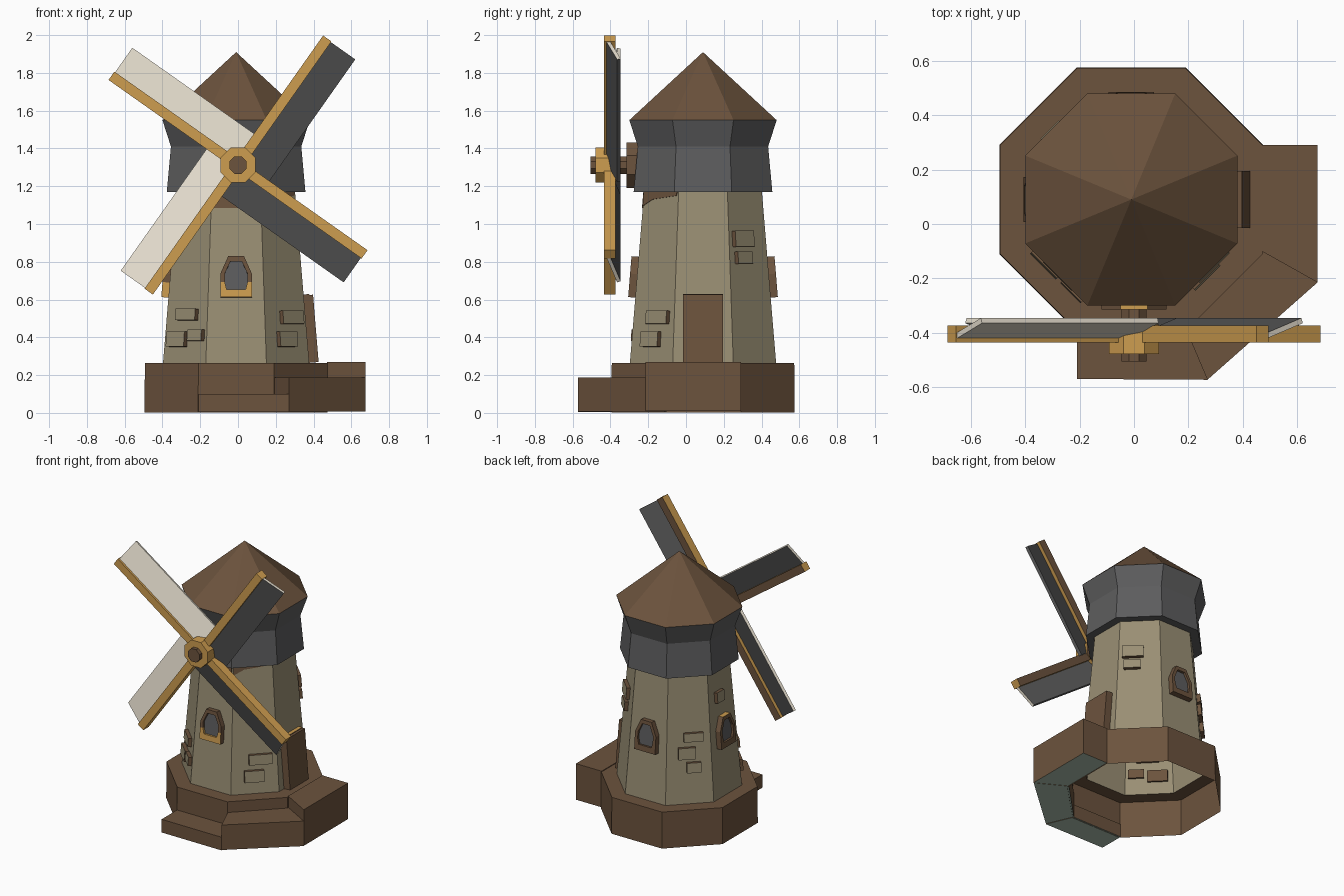
import bpy, bmesh
from math import sin, cos, pi, radians, atan2
from mathutils import Matrix, Vector

if "Cube" in bpy.data.objects:
    bpy.data.objects.remove(bpy.data.objects["Cube"])


def mat(name, hexcol):
    m = bpy.data.materials.new(name)
    c = [int(hexcol[i:i + 2], 16) / 255 for i in (0, 2, 4)]
    m.diffuse_color = [v / 12.92 if v <= .04045 else ((v + .055) / 1.055) ** 2.4 for v in c] + [1]
    m.use_nodes = True
    m.node_tree.nodes["Principled BSDF"].inputs["Base Color"].default_value = m.diffuse_color
    return m


BROWN = mat("brown", "6C533D")
AMBER = mat("amber wood", "CE9D50")
STONE = mat("beige stone", "9A8F74")
SLATE = mat("slate grey", "5D5D5E")
DARK = mat("dark grey", "585858")
CREAM = mat("cream cloth", "EBE3D3")
TEAL = mat("pale green grey", "AABFAE")

CX, CY = -.01, .09          # tower axis


def finish(name, bm, mats, matrix=Matrix()):
    me = bpy.data.meshes.new(name)
    bm.to_mesh(me)
    bm.free()
    for m in mats:
        me.materials.append(m)
    me.transform(matrix)
    ob = bpy.data.objects.new(name, me)
    bpy.context.collection.objects.link(ob)
    return ob


def octagon_shell(name, profile, m):
    """Eight-sided open shell through (apothem, z) points."""
    bm = bmesh.new()
    rings = []
    for a, z in profile:
        if a == 0:
            rings.append([bm.verts.new((CX, CY, z))] * 8)
            continue
        r = a / cos(pi / 8)
        rings.append([bm.verts.new((CX + r * cos((k + .5) * pi / 4), CY + r * sin((k + .5) * pi / 4), z))
                      for k in range(8)])
    for lo, hi in zip(rings, rings[1:]):
        for k in range(8):
            n = (k + 1) % 8
            vs = [lo[k], lo[n], hi[n], hi[k]]
            bm.faces.new(vs[:3] if hi[n] is hi[k] else vs)
    return finish(name, bm, [m])


def prism(name, pts, z0, z1, side, top=None, bottom=None, matrix=Matrix(), special=(), extra=None):
    """Extruded counter-clockwise polygon; sides listed in special use the extra material."""
    bm = bmesh.new()
    lo = [bm.verts.new((x, y, z0)) for x, y in pts]
    hi = [bm.verts.new((x, y, z1)) for x, y in pts]
    n = len(pts)
    for i in range(n):
        j = (i + 1) % n
        bm.faces.new([lo[i], lo[j], hi[j], hi[i]]).material_index = 3 if i in special else 0
    bm.faces.new(hi).material_index = 1
    bm.faces.new(lo[::-1]).material_index = 2
    return finish(name, bm, [side, top or side, bottom or side, extra or side], matrix)


def rect(x0, x1, y0, y1):
    return [(x0, y0), (x1, y0), (x1, y1), (x0, y1)]


def ngon(n, r):
    return [(r * cos((k + .5) * 2 * pi / n), r * sin((k + .5) * 2 * pi / n)) for k in range(n)]


# Tower, plinth, cap and roof
B0, B1, Z0, Z1 = .387, .312, .265, 1.17
octagon_shell("plinth", [(.485, .003), (.483, Z0), (B0, Z0)], BROWN)
octagon_shell("tower", [(B0, Z0), (B1, Z1)], STONE)
octagon_shell("cap", [(B1, Z1), (.367, Z1), (.345, 1.41), (.39, 1.55)], SLATE)
octagon_shell("roof", [(.39, 1.55), (0, 1.91)], BROWN)

# Three rising steps around the front right corner
prism("low_step", [(-.21, -.57), (.27, -.573), (.19, -.385), (-.21, -.385)], .005, .1, BROWN, bottom=TEAL)
prism("middle_step", [(.27, -.573), (.675, -.215), (.47, -.10), (.19, -.385)], .008, .188, BROWN, bottom=TEAL)
prism("high_step", [(.675, -.215), (.675, .29), (.47, .29), (.47, -.10)], .01, .27, BROWN, bottom=TEAL)


def wall(deg, u, z):
    """Frame on a leaning tower wall: x along, y up the slope, z outward."""
    a = radians(deg)
    s = (B1 - B0) / (Z1 - Z0)
    r = B0 + s * (z - Z0)
    out = Vector((cos(a), sin(a), 0))
    t = Vector((-sin(a), cos(a), 0))
    up = (out * s + Vector((0, 0, 1))).normalized()
    n = t.cross(up)
    o = Vector((CX, CY, z)) + out * r + t * u
    m = Matrix((t, up, n)).transposed().to_4x4()
    m.translation = o
    return m


# Arched windows: frame ring with recessed pane
def window(name, deg, is_amber):
    """is_amber(ring, centre) picks the amber faces; ring 0 is the outer side, 1 the front."""
    half_o = [(.083, 0), (.083, .08), (.083, .125), (.042, .217)]
    half_i = [(.05, .04), (.06, .08), (.06, .125), (.03, .19)]
    outer = half_o + [(-x, y) for x, y in half_o[::-1]]
    inner = half_i + [(-x, y) for x, y in half_i[::-1]]
    bm = bmesh.new()

    def ring(pts, w):
        return [bm.verts.new((x, y, w)) for x, y in pts]
    rings = [ring(outer, -.01), ring(outer, .038), ring(inner, .038), ring(inner, .022)]
    for r, (a, b) in enumerate(zip(rings, rings[1:])):
        for i in range(8):
            j = (i + 1) % 8
            f = bm.faces.new([a[i], a[j], b[j], b[i]])
            if is_amber(r, f.calc_center_median()):
                f.material_index = 1
    bm.faces.new(rings[3]).material_index = 2
    finish(name, bm, [BROWN, AMBER, SLATE], wall(deg, 0, .61))


window("front_window", -90, lambda r, c: r > 0 and c.y < .075)
window("back_window", 90, lambda r, c: False)
window("left_window", 180, lambda r, c: r == 0 and (c.y > .2 or (c.x > .05 and c.y < .075)))

# Door on the right wall, with an amber lintel strip
D = wall(0, 0, Z0)
prism("door", rect(-.105, .105, 0, .358), -.01, .05, BROWN, matrix=D)
prism("door_lintel", rect(-.105, .105, .358, .363), -.01, .03, BROWN, matrix=D, special=(2,), extra=AMBER)

# Worn patches below the cap
prism("worn_patch_front", rect(-.12, .12, -.085, 0), 0, .004, BROWN, matrix=wall(-90, 0, Z1))
prism("worn_patch_corner", [(-.13, -.075), (-.06, -.04), (.12, -.02), (.12, 0), (-.13, 0)], 0, .004, BROWN,
      matrix=wall(-45, 0, Z1))

# Raised stones: wall angle, offset along wall, height, width, tallness
stones = [(-45, .039, .505, .155, .07), (-45, -.005, .39, .13, .08),
          (-135, .008, .52, .148, .06), (-135, -.056, .39, .134, .08), (-135, .085, .41, .106, .06),
          (45, -.043, .92, .14, .085), (45, -.047, .82, .11, .065),
          (135, .03, .73, .13, .06), (135, -.015, .62, .115, .08), (135, .03, .52, .095, .07),
          (180, -.03, .965, .08, .075)]
for i, (deg, u, z, w, h) in enumerate(stones):
    prism("stone_%d" % (i + 1), rect(-w / 2, w / 2, -h / 2, h / 2), -.015, .025, BROWN, STONE, BROWN,
          matrix=wall(deg, u, z))

# Hub: local x right, y up, z toward the front
F = Matrix.Translation((0, 0, 1.312)) @ Matrix.Rotation(pi / 2, 4, 'X')
prism("shaft_mount", ngon(8, .13), .25, .315, BROWN, matrix=F, special=(1,), extra=AMBER)
prism("shaft", ngon(8, .05), .3, .505, BROWN, matrix=F)
prism("hub", ngon(8, .1), .37, .478, AMBER, bottom=BROWN, matrix=F)

# Four spars with tilted blades; the two left ones carry cream cloth
for k in range(4):
    R = F @ Matrix.Rotation(radians(54.8 + 90 * k), 4, 'Z')
    prism("spar_%d" % (k + 1), rect(0, .82, -.027, .027), .373, .435, AMBER, bottom=BROWN, matrix=R)
    front = CREAM if k in (1, 2) else DARK
    T = R @ Matrix.Translation((0, -.02, .414)) @ Matrix.Rotation(atan2(.35, 1), 4, 'X')
    prism("blade_%d" % (k + 1), rect(.02, .815, -.172, 0), -.012, .008, front, front, DARK, T,
          special=(1, 3), extra=CREAM)
